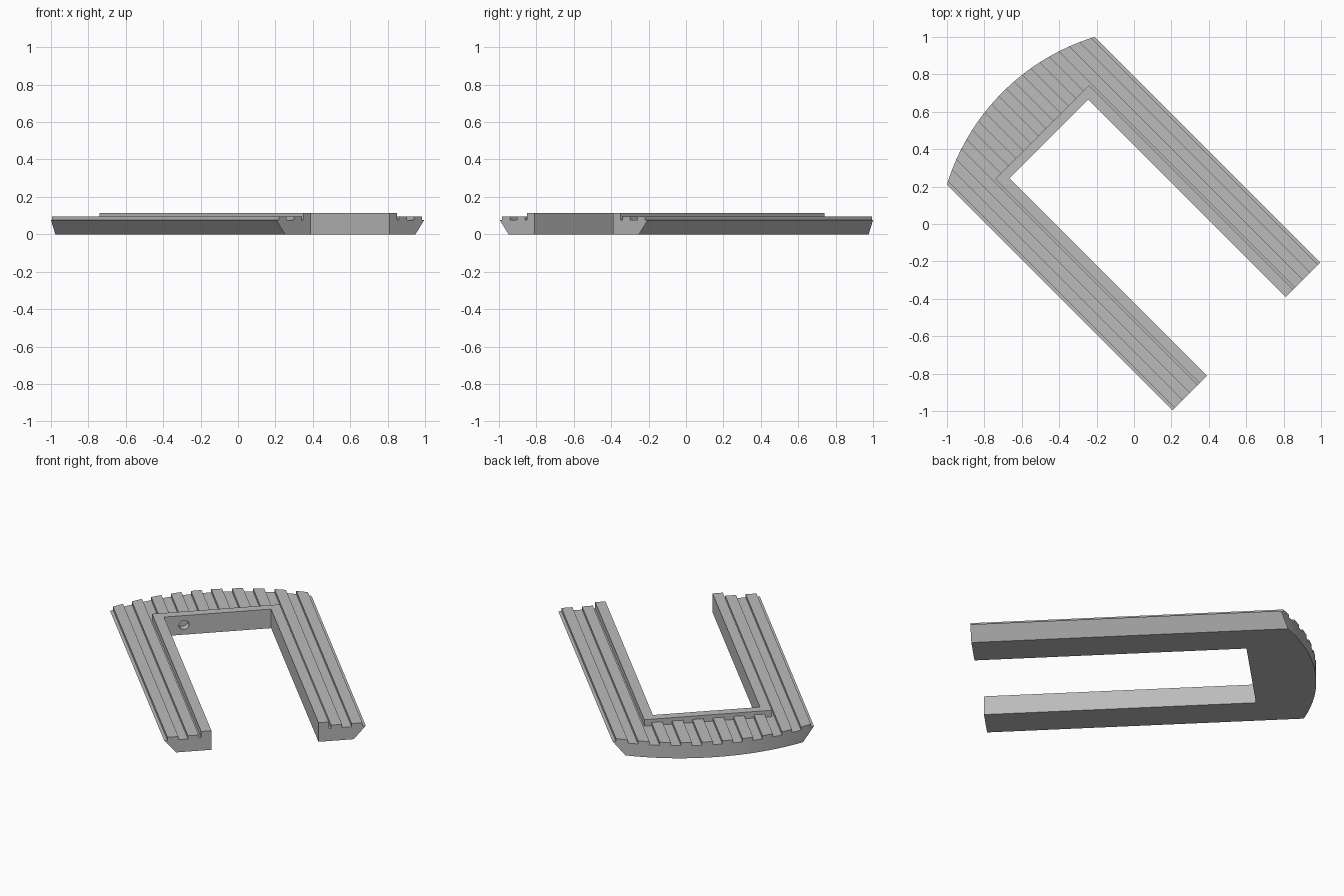
import bpy, bmesh, math
from mathutils import Matrix

if "Cube" in bpy.data.objects:
    bpy.data.objects.remove(bpy.data.objects["Cube"])

# Layout frame: x runs along the arms, y across them; everything is turned 45 degrees
TURN = Matrix.Rotation(math.radians(-45), 4, 'Z')
END, INNER_BACK, INNER_HALF = 0.849, -0.643, 0.297
TOP_HALF, BASE_HALF = 0.559, 0.493
LIP_HALF, LIP_BACK = 0.354, -0.695
DECK, RIDGE_TOP, LIP_TOP = 0.076, 0.095, 0.115
RADIUS, ARC_CENTRE = 1.19, 0.195

grey = bpy.data.materials.new("mid_grey")
grey.use_nodes = True
grey.diffuse_color = (0.5, 0.5, 0.5, 1)
grey.node_tree.nodes["Principled BSDF"].inputs["Base Color"].default_value = (0.5, 0.5, 0.5, 1)


def arc(y0, y1, steps):
    """Points on the rounded back edge from y0 to y1."""
    ys = [y0 + (y1 - y0) * i / steps for i in range(steps + 1)]
    return [(ARC_CENTRE - math.sqrt(RADIUS ** 2 - y * y), y) for y in ys]


def loft(name, low, high, z0, z1):
    """Solid between two outlines with equal point counts."""
    bm = bmesh.new()
    a = [bm.verts.new((x, y, z0)) for x, y in low]
    b = [bm.verts.new((x, y, z1)) for x, y in high]
    bm.faces.new(a)
    bm.faces.new(b)
    for i in range(len(a)):
        j = (i + 1) % len(a)
        bm.faces.new((a[i], a[j], b[j], b[i]))
    bmesh.ops.recalc_face_normals(bm, faces=bm.faces)
    bm.transform(TURN)
    mesh = bpy.data.meshes.new(name)
    bm.to_mesh(mesh)
    bm.free()
    mesh.materials.append(grey)
    obj = bpy.data.objects.new(name, mesh)
    bpy.context.collection.objects.link(obj)
    return obj


def inner_path(half, back):
    return [(END, half), (back, half), (back, -half), (END, -half)]


# Base plate: U shape with a curved back and undercut outer sides
def plate_outline(half):
    return ([(END, -half)] + arc(-half, half, 32) + [(END, half)]
            + inner_path(INNER_HALF, INNER_BACK))


base = loft("base_frame", plate_outline(BASE_HALF), plate_outline(TOP_HALF), 0, DECK)

# Raised lip around the inner opening
lip_outline = inner_path(LIP_HALF, LIP_BACK) + inner_path(INNER_HALF, INNER_BACK)[::-1]
lip = loft("inner_lip", lip_outline, lip_outline, DECK, LIP_TOP)

# Parallel grip ridges, running along the arms or stopping at the lip
PITCH, HALF_RIDGE = 0.1135, 0.03
for i in range(10):
    y = (i - 4.5) * PITCH
    front = END if abs(y) > LIP_HALF else LIP_BACK
    outline = arc(y - HALF_RIDGE, y + HALF_RIDGE, 3)
    outline += [(front, y + HALF_RIDGE), (front, y - HALF_RIDGE)]
    loft(f"grip_ridge_{i + 1}", outline, outline, DECK, RIDGE_TOP)

# Small round blind hole in the inner back wall
place = TURN @ Matrix.Translation((INNER_BACK, -0.186, 0.058)) @ Matrix.Rotation(math.pi / 2, 4, 'Y')
bpy.ops.mesh.primitive_cylinder_add(vertices=24, radius=0.028, depth=0.09)
cutter = bpy.context.object
cutter.name = "hole_cutter"
cutter.matrix_world = place
cutter.hide_render = True
cutter.data.materials.append(grey)
for obj in (base, lip):
    cut = obj.modifiers.new("hole", 'BOOLEAN')
    cut.operation = 'DIFFERENCE'
    cut.solver = 'EXACT'
    cut.object = cutter
    bpy.context.view_layer.objects.active = obj
    bpy.ops.object.modifier_apply(modifier=cut.name)
bpy.data.objects.remove(cutter)
